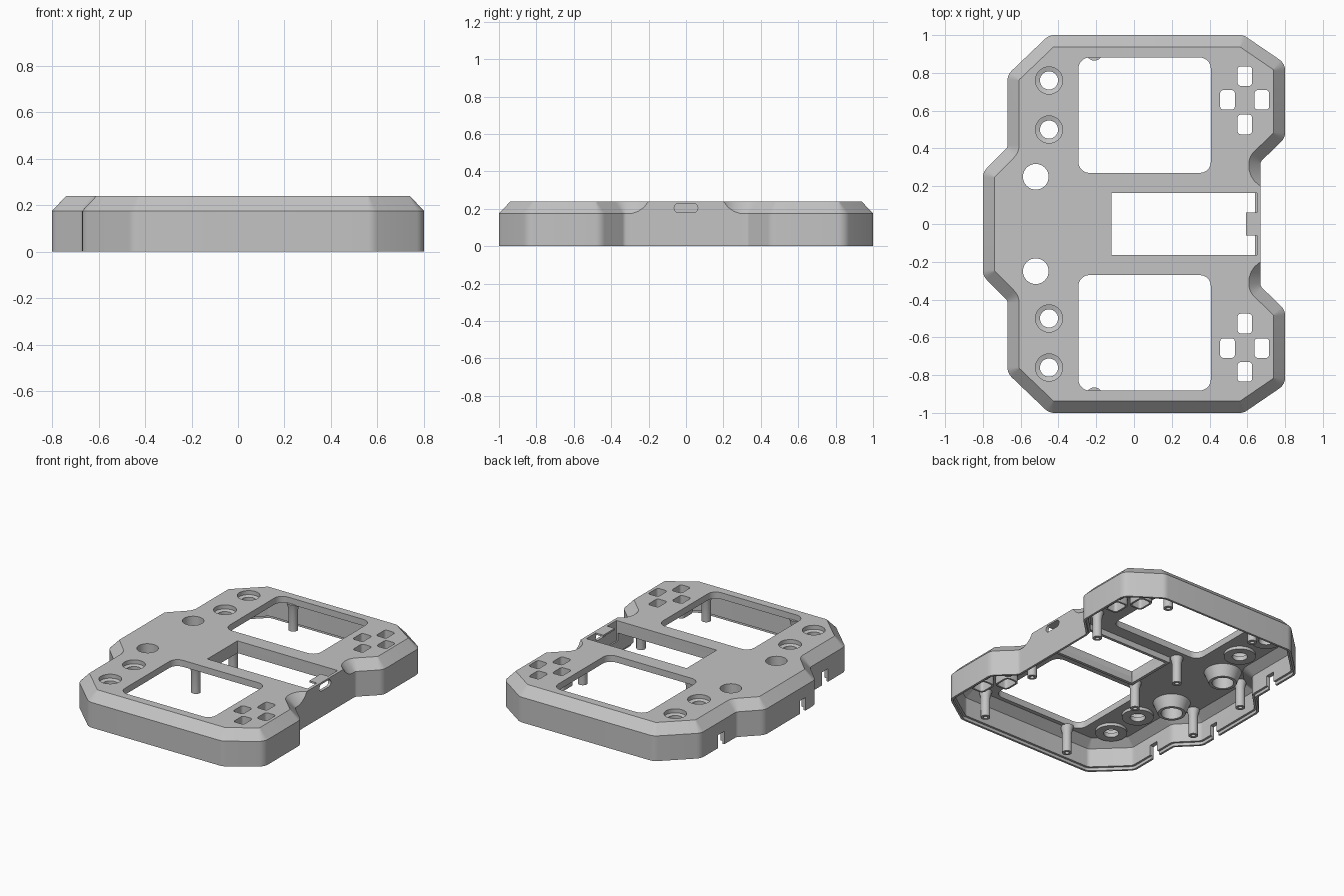
import bpy, bmesh, math
from mathutils import Vector

if "Cube" in bpy.data.objects:
    bpy.data.objects.remove(bpy.data.objects["Cube"])

grey = bpy.data.materials.new("plain grey")
grey.use_nodes = True
COLOUR = (0.55, 0.55, 0.55, 1)
grey.diffuse_color = COLOUR
grey.node_tree.nodes["Principled BSDF"].inputs["Base Color"].default_value = COLOUR

TOP, PLATE = 0.24, 0.195
SIDES = (1, -1)


# ---- helpers ----
def loft(bm, rings, closed=False):
    """Skin equal-length rings; cap the ends, or join last to first."""
    vs = [[bm.verts.new(p) for p in r] for r in rings]
    pairs = list(zip(vs, vs[1:])) + ([(vs[-1], vs[0])] if closed else [])
    for a, b in pairs:
        for i in range(len(a)):
            j = (i + 1) % len(a)
            bm.faces.new((a[i], a[j], b[j], b[i]))
    if not closed:
        bm.faces.new(vs[0])
        bm.faces.new(vs[-1])


def make(name, bm):
    bmesh.ops.remove_doubles(bm, verts=bm.verts, dist=1e-5)
    bmesh.ops.recalc_face_normals(bm, faces=bm.faces)
    me = bpy.data.meshes.new(name)
    bm.to_mesh(me)
    bm.free()
    me.materials.append(grey)
    ob = bpy.data.objects.new(name, me)
    bpy.context.collection.objects.link(ob)
    return ob


def cut(ob, bm):
    tool = make("cutter", bm)
    tool.hide_render = True
    mod = ob.modifiers.new("cut", "BOOLEAN")
    mod.operation, mod.solver, mod.object = "DIFFERENCE", "EXACT", tool
    bpy.context.view_layer.update()
    me = bpy.data.meshes.new_from_object(ob.evaluated_get(bpy.context.evaluated_depsgraph_get()))
    ob.modifiers.clear()
    ob.data = me
    bpy.data.objects.remove(tool)


def arc(p, prev, nxt, r, n=5):
    a, b = (prev - p).normalized(), (nxt - p).normalized()
    half = a.angle(b) / 2
    c = p + (a + b).normalized() * r / math.sin(half)
    t = r / math.tan(half)
    v0, v1 = (p + a * t - c).normalized(), (p + b * t - c).normalized()
    return [c + v0.slerp(v1, k / n) * r for k in range(n + 1)]


def rect(x0, x1, y0, y1, r):
    c = [Vector(p) for p in ((x0, y0), (x1, y0), (x1, y1), (x0, y1))]
    return [q for i in range(4) for q in arc(c[i], c[i - 1], c[(i + 1) % 4], r)]


def at(pts, z):
    return [(p[0], p[1], z) for p in pts]


def circle(x, y, r, z, n=32):
    return [(x + r * math.cos(2 * math.pi * k / n), y + r * math.sin(2 * math.pi * k / n), z)
            for k in range(n)]


def turned(x, y, profile):
    return [circle(x, y, r, z) for r, z in profile]


def box(bm, x0, x1, y0, y1, z0, z1):
    c = ((x0, y0), (x1, y0), (x1, y1), (x0, y1))
    loft(bm, [at(c, z0), at(c, z1)])


# ---- outline: x, y, share of the top chamfer ----
half = [(.67, .2, 0), (.67, .225, .5), (.67, .255, .82), (.67, .29, 1), (.67, .33, 1),
        (.80, .455, 1), (.80, .85, 1), (.58, 1, 1), (-.45, 1, 1), (-.67, .79, 1),
        (-.67, .405, 1), (-.80, .275, 1)]
outline = half + [(x, -y, f) for x, y, f in reversed(half)]


def ring(base, fade, z, drop=0.0):
    """Outline inset by base plus the faded chamfer, with rounded corners."""
    n = len(outline)
    pts = [Vector(o[:2]) for o in outline]
    moved, turn = [], []
    for i, p in enumerate(pts):
        d1, d2 = (p - pts[i - 1]).normalized(), (pts[(i + 1) % n] - p).normalized()
        n1, n2 = Vector((d1.y, -d1.x)), Vector((d2.y, -d2.x))
        moved.append(p - (n1 + n2) / (1 + n1.dot(n2)) * (base + fade * outline[i][2]))
        turn.append(d1.x * d2.y - d1.y * d2.x)
    out = []
    for i, p in enumerate(moved):
        f = outline[i][2]
        if abs(turn[i]) < 1e-3:
            q = [p]
        else:
            d = base + fade
            r = max(.07 - d, .006) if turn[i] > 0 else .03 + d
            q = arc(p, moved[i - 1], moved[(i + 1) % n], r)
        out += [(v.x, v.y, z - drop * f) for v in q]
    return out


# ---- shell ----
bm = bmesh.new()
loft(bm, [ring(0, 0, 0), ring(0, 0, TOP, .065), ring(0, .062, TOP)])
shell = make("shell", bm)

bm = bmesh.new()
loft(bm, [ring(.03, 0, -.1), ring(.03, 0, .15), ring(.03, .06, PLATE)])
cut(shell, bm)

# stepped lip round the lower rim
bm = bmesh.new()
loft(bm, [ring(.015, 0, -.1), ring(.015, 0, .02)])
cut(shell, bm)

# openings through the top plate, and notches in the rim
pads = [(x, s * y) for s in SIDES for x, y in ((.587, .783), (.587, .527), (.495, .657), (.677, .657))]
buttons = [(-.45, s * y) for s in SIDES for y in (.5, .76)]
thumbs = [(-.52, s * .25) for s in SIDES]
openings = [rect(-.12, .65, -.165, .165, .003)]
openings += [rect(-.295, .407, min(s * .27, s * .882), max(s * .27, s * .882), .06) for s in SIDES]
openings += [rect(x - .039, x + .039, y - .052, y + .052, .018) for x, y in pads]
bm = bmesh.new()
for o in openings:
    loft(bm, [at(o, .1), at(o, .3)])
for x, y in buttons:
    loft(bm, turned(x, y, ((.072, .3), (.072, .212), (.048, .205), (.048, .1))))
for x, y in thumbs:
    loft(bm, turned(x, y, ((.068, .3), (.068, .1))))
for x, y, w in ((-.67, .57, .035), (-.67, -.57, .035), (-.8, -.14, .03)):
    box(bm, x - .05, x + .06, y - w, y + w, -.1, .09)
cut(shell, bm)

# connector slot in the right wall
bm = bmesh.new()
slot = rect(-.063, .063, .18, .228, .0235)
loft(bm, [[(x, p.x, p.y) for p in slot] for x in (.6, .7)])
cut(shell, bm)

# ---- parts on the underside ----
bm = bmesh.new()
for x, y in buttons:
    loft(bm, turned(x, y, ((.1, .2), (.1, .175), (.048, .175), (.048, .2))), True)
make("button_bosses", bm)

bm = bmesh.new()
for x, y in thumbs:
    loft(bm, turned(x, y, ((.12, .2), (.088, .12), (.068, .12), (.068, .2))), True)
make("thumb_hole_collars", bm)

bm = bmesh.new()
for x, y in pads:
    inner = rect(x - .039, x + .039, y - .052, y + .052, .018)
    outer = rect(x - .052, x + .052, y - .065, y + .065, .03)
    loft(bm, [at(outer, .2), at(outer, .14), at(inner, .14), at(inner, .2)], True)
make("pad_collars", bm)

bm = bmesh.new()
for s in SIDES:
    for x, y in ((-.21, .907), (.47, .895), (.57, .32), (-.18, .205), (-.68, .23)):
        loft(bm, turned(x, s * y, ((.042, .2), (.03, .15), (.03, .01), (.014, .01), (.014, .1))))
make("screw_posts", bm)

bm = bmesh.new()
for s in SIDES:
    box(bm, -.14, .645, min(s * .165, s * .185), max(s * .165, s * .185), .155, .2)
box(bm, -.14, -.12, -.165, .165, .155, .2)
make("screen_frame", bm)

bm = bmesh.new()
box(bm, .592, .66, -.062, .062, .228, TOP)
make("connector_tab", bm)

# ---- smooth shading with crisp edges ----
bpy.ops.object.select_all(action="DESELECT")
for ob in bpy.context.collection.objects:
    if ob.type == "MESH" and grey.name in ob.data.materials:
        ob.select_set(True)
        bpy.context.view_layer.objects.active = ob
bpy.ops.object.shade_smooth_by_angle(angle=math.radians(25))
